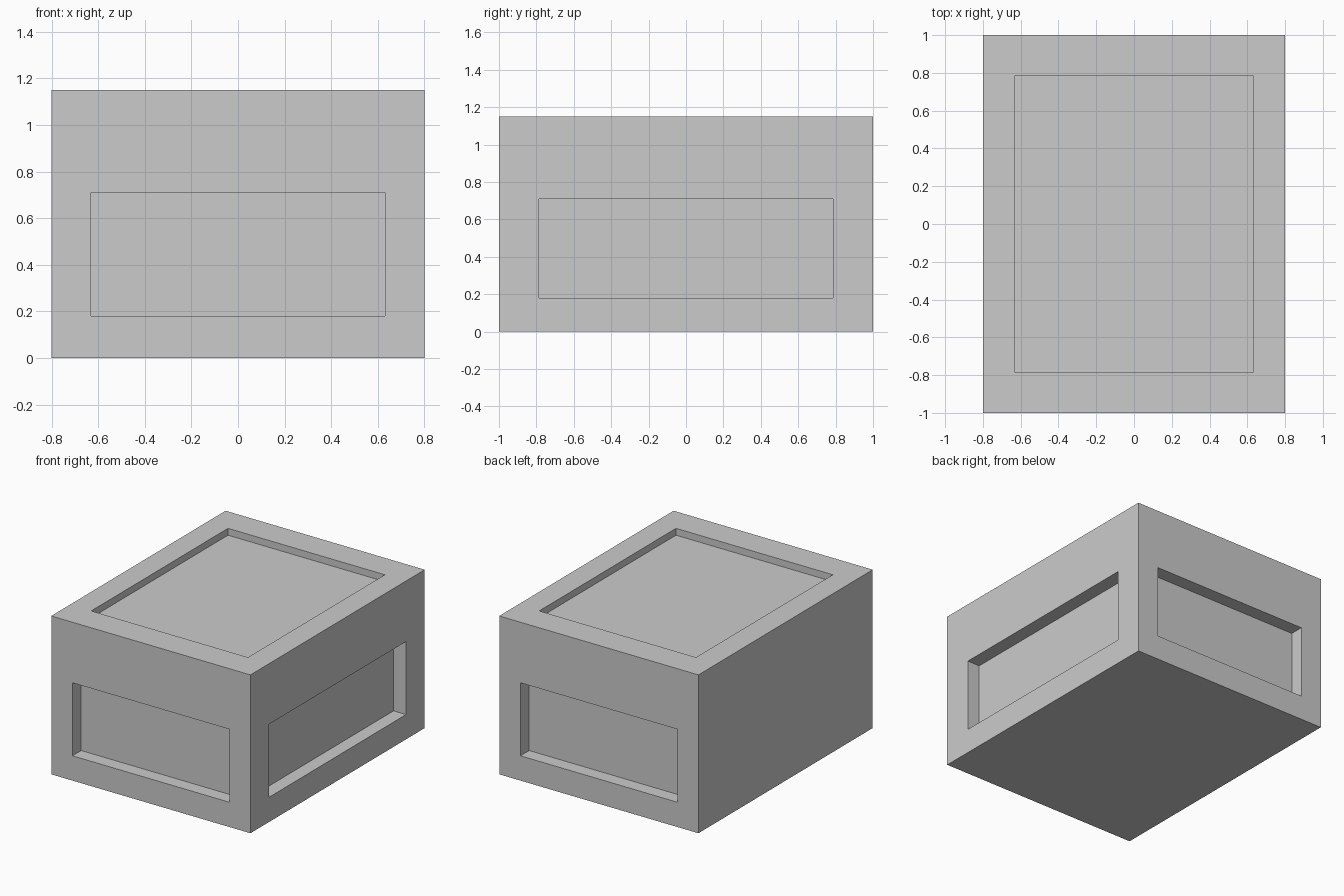
import bpy, bmesh
from mathutils import Vector

if "Cube" in bpy.data.objects:
    bpy.data.objects.remove(bpy.data.objects["Cube"])

SIZE = Vector((1.6, 2.0, 1.15))

# Body block standing on z = 0
bm = bmesh.new()
bmesh.ops.create_cube(bm, size=1)
for v in bm.verts:
    v.co = Vector((v.co.x * SIZE.x, v.co.y * SIZE.y, (v.co.z + 0.5) * SIZE.z))
bm.normal_update()


def recess(normal, low, high, depth):
    """Sink a rectangular panel into the face that points along normal."""
    normal = Vector(normal)
    face = max(bm.faces, key=lambda f: f.normal.dot(normal) * f.calc_area())
    bmesh.ops.inset_individual(bm, faces=[face], thickness=0.1)
    middle = face.calc_center_median()
    for v in face.verts:
        for i in range(3):
            if abs(normal[i]) < 0.5:
                v.co[i] = high[i] if v.co[i] > middle[i] else low[i]
    panel = bmesh.ops.extrude_discrete_faces(bm, faces=[face])["faces"][0]
    for v in panel.verts:
        v.co -= normal * depth
    bm.normal_update()


# Panels on front, back, right and top; left and bottom stay plain
low, high = (-0.63, -0.785, 0.18), (0.63, 0.785, 0.71)
for normal, depth in (((0, -1, 0), 0.1), ((0, 1, 0), 0.1),
                      ((1, 0, 0), 0.1), ((0, 0, 1), 0.05)):
    recess(normal, low, high, depth)

mesh = bpy.data.meshes.new("panelled_box")
bm.to_mesh(mesh)
bm.free()
box = bpy.data.objects.new("panelled_box", mesh)
bpy.context.collection.objects.link(box)
